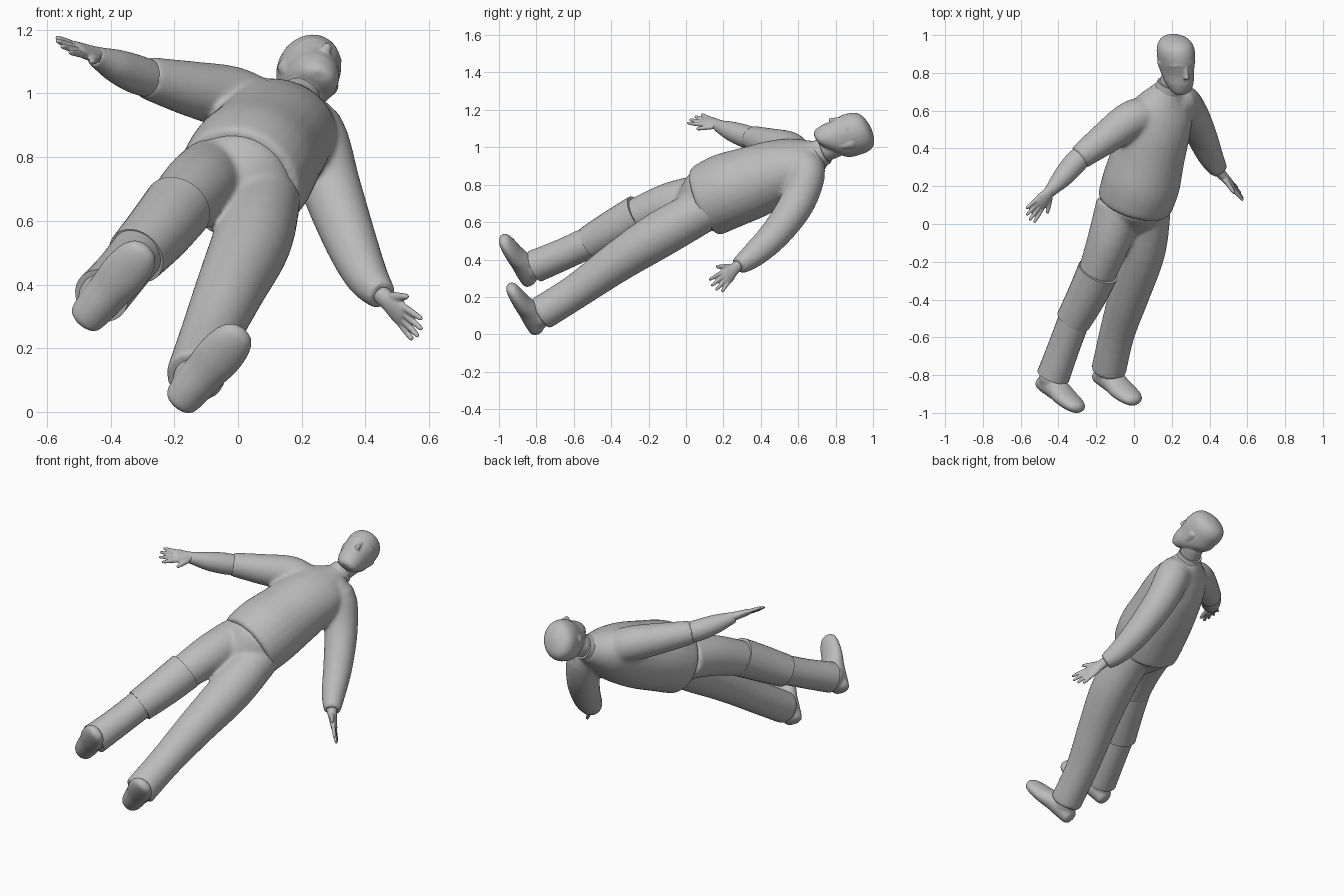
import bpy, bmesh, math
from mathutils import Vector as V

if "Cube" in bpy.data.objects:
    bpy.data.objects.remove(bpy.data.objects["Cube"], do_unlink=True)

grey = bpy.data.materials.new("plain grey")
grey.use_nodes = True
grey.diffuse_color = (0.5, 0.5, 0.5, 1)
grey.node_tree.nodes["Principled BSDF"].inputs["Base Color"].default_value = (0.5, 0.5, 0.5, 1)


def spline(a, b, c, d, t):
    return 0.5 * (2 * b + (c - a) * t + (2 * a - 5 * b + 4 * c - d) * t * t + (3 * b - a - 3 * c + d) * t ** 3)


def loft(bm, rings, side, axis=None, steps=4, sides=28):
    """Skin oval rings (point, half width, half depth) along a smooth path."""
    pts = [(V(p), w, d) for p, w, d in rings]
    fine = []
    for i in range(len(pts) - 1):
        quad = [pts[max(i - 1, 0)], pts[i], pts[i + 1], pts[min(i + 2, len(pts) - 1)]]
        for k in range(steps):
            fine.append([spline(*[q[j] for q in quad], k / steps) for j in range(3)])
    fine.append(pts[-1])
    loops = []
    for i, (p, w, d) in enumerate(fine):
        t = axis or (fine[min(i + 1, len(fine) - 1)][0] - fine[max(i - 1, 0)][0]).normalized()
        a = (V(side) - t * t.dot(V(side))).normalized()
        b = a.cross(t)
        w, d = max(w, 0.002), max(d, 0.002)
        loops.append([bm.verts.new(p + a * w * math.cos(q) + b * d * math.sin(q))
                      for q in (math.tau * k / sides for k in range(sides))])
    faces = [bm.faces.new(loops[0]), bm.faces.new(loops[-1])]
    for lo, hi in zip(loops, loops[1:]):
        for k in range(sides):
            m = (k + 1) % sides
            faces.append(bm.faces.new((lo[k], lo[m], hi[m], hi[k])))
    bmesh.ops.recalc_face_normals(bm, faces=faces)


def tube(bm, path, side):
    loft(bm, [(p[:3], p[3], p[3]) for p in path], side)


def finish(name, bm, voxel=0, smooth=4):
    mesh = bpy.data.meshes.new(name)
    bm.to_mesh(mesh)
    bm.free()
    mesh.materials.append(grey)
    ob = bpy.data.objects.new(name, mesh)
    bpy.context.scene.collection.objects.link(ob)
    bpy.ops.object.select_all(action='DESELECT')
    ob.select_set(True)
    bpy.context.view_layer.objects.active = ob
    bpy.ops.object.shade_smooth_by_angle(angle=math.radians(40))
    if voxel:
        # fuse overlapping volumes into one soft skin
        r = ob.modifiers.new("fuse", 'REMESH')
        r.mode, r.voxel_size, r.use_smooth_shade = 'VOXEL', voxel, True
        s = ob.modifiers.new("soften", 'SMOOTH')
        s.factor, s.iterations = 0.5, smooth


def frame(up, front):
    up = V(up).normalized()
    front = V(front)
    front = (front - up * up.dot(front)).normalized()
    return up.cross(front), up, front


# Body frame: origin at the centre of the shirt hem
L, U, F = frame((0.27, 0.88, 0.39), (0.27, -0.45, 0.82))
HEM = V((0, 0.1, 0.71))


def body(s, u, f):
    return HEM + L * s + U * u + F * f


# Shirt: torso, one long sleeve and one short sleeve
bm = bmesh.new()
torso = [(0, -.006, .192, .19), (.03, 0, .202, .198), (.15, .003, .207, .203), (.3, -.009, .194, .193),
         (.45, -.014, .185, .172), (.55, -.016, .174, .142), (.61, -.018, .144, .115),
         (.66, -.02, .1, .092), (.705, -.018, .068, .072)]
loft(bm, [(body(0, u, f), w, d) for u, f, w, d in torso], L, U)
tube(bm, [(.16, .58, .91, .09), (.235, .645, .88, .1), (.29, .598, .71, .095), (.352, .48, .54, .083),
          (.404, .362, .425, .068), (.452, .28, .365, .048)], F)
tube(bm, [(.14, .56, .91, .08), (.07, .575, .945, .095), (-.02, .55, .985, .1), (-.15, .455, 1.015, .087),
          (-.29, .35, 1.05, .066)], F)
finish("shirt", bm, 0.01, 12)

# Collar
bm = bmesh.new()
loft(bm, [(body(0, .67, -.018), .076, .079), (body(0, .725, -.012), .068, .072)], L, U)
finish("collar", bm)

# Trousers: hips, long left leg, right thigh
bm = bmesh.new()
loft(bm, [(body(0, u, 0), w, w) for u, w in ((.08, .165), (0, .172), (-.06, .14), (-.13, .085), (-.18, .03))], L, U)
tube(bm, [(.08, .12, .68, .118), (.045, -.13, .54, .125), (-.025, -.37, .385, .109),
          (-.09, -.58, .235, .094), (-.135, -.78, .108, .093)], L)
tube(bm, [(-.08, .11, .74, .12), (-.13, -.08, .698, .116), (-.2, -.27, .625, .1)], L)
finish("trousers", bm, 0.01, 12)

# Right leg: knee sleeve and shin
bm = bmesh.new()
tube(bm, [(-.19, -.25, .64, .11), (-.25, -.38, .566, .104), (-.32, -.51, .49, .094)], L)
finish("right_knee_sleeve", bm)
bm = bmesh.new()
tube(bm, [(-.3, -.46, .52, .085), (-.367, -.64, .435, .084), (-.428, -.805, .365, .088)], L)
finish("right_shin", bm)

# Shoes with ankle stubs
SHOE = [(-.014, .04, .02, .02), (.0, .045, .053, .043), (.06, .06, .064, .062), (.13, .058, .068, .058),
        (.2, .046, .074, .047), (.275, .04, .067, .039), (.32, .037, .045, .028), (.336, .036, .012, .009)]


def shoe(name, heel, ankle, shin):
    toe = V((.2, -.14, .235))
    S, D, up = frame(toe, shin)
    bm = bmesh.new()
    loft(bm, [(V(heel) + D * d + up * u, w, h) for d, u, w, h in SHOE], S, D)
    a = V(ankle)
    loft(bm, [(V(heel) + D * .085 + up * .05, .055, .062), (a, .07, .072), (a + V(shin) * .2, .065, .065)], S)
    finish(name, bm, 0.008, 4)


shoe("left_shoe", (-.187, -.837, .012), (-.135, -.79, .1), (.05, .19, .125))
shoe("right_shoe", (-.492, -.877, .275), (-.432, -.82, .36), (.1, .29, .13))

# Bare right forearm
bm = bmesh.new()
tube(bm, [(-.26, .375, 1.04, .058), (-.32, .315, 1.06, .061), (-.38, .245, 1.085, .053),
          (-.425, .195, 1.105, .039), (-.45, .165, 1.115, .03)], F)
finish("right_forearm", bm, 0.007, 3)


# Hands: palm, four fanned fingers, thumb
def hand(name, wrist, along, thumb_side):
    N, D, A = frame(along, thumb_side)
    w = V(wrist)
    bm = bmesh.new()
    loft(bm, [(w - D * .03, .03, .028), (w + D * .02, .024, .033), (w + D * .06, .02, .043),
              (w + D * .095, .016, .043), (w + D * .105, .008, .035)], N, D)
    for k, length in zip((-1.5, -.5, .5, 1.5), (.075, .098, .107, .097)):
        base = w + D * .088 + A * k * .021
        way = (D + A * k * .13).normalized()
        loft(bm, [(base, .011, .012), (base + way * length * .5, .0105, .0105),
                  (base + way * length * .9, .008, .008), (base + way * length, .003, .003)], N)
    base = w + D * .025 + A * .025
    way = (D + A * .75).normalized()
    loft(bm, [(base, .014, .018), (base + way * .05, .012, .013), (base + way * .08, .009, .009),
              (base + way * .088, .003, .003)], N)
    finish(name, bm, 0.005, 2)


hand("right_hand", (-.445, .175, 1.12), (-.6, -.73, .19), (.72, -.55, -.6))
hand("left_hand", (.465, .262, .354), (.56, -.6, -.56), (.25, -.63, .72))

# Head, turned towards its left, with neck, ears, nose and brow
S, H, N = frame((0, .88, .41), (.43, -.45, .77))
SKULL = V((.226, .85, 1.057))


def skull(s, u, f):
    return SKULL + S * s + H * u + N * f


bm = bmesh.new()
PROFILE = [(-.147, .07, .026, .016), (-.132, .058, .054, .044), (-.085, .03, .077, .083), (-.03, .0, .087, .111),
           (.03, -.006, .096, .12), (.08, -.012, .096, .117), (.115, -.015, .082, .1),
           (.135, -.017, .054, .068), (.146, -.017, .012, .014)]
loft(bm, [(skull(0, u, f), w, d) for u, f, w, d in PROFILE], S, H)
loft(bm, [(body(0, .6, -.02), .062, .065), (body(0, .7, -.012), .058, .062),
          (skull(0, -.06, -.02), .06, .067), (skull(0, 0, -.02), .05, .05)], S)
loft(bm, [(skull(0, .025, .106), .009, .01), (skull(0, -.01, .114), .011, .015),
          (skull(0, -.035, .12), .016, .018), (skull(0, -.045, .11), .01, .008)], S, H)
loft(bm, [(skull(0, -.07, .102), .026, .008), (skull(0, -.078, .106), .026, .008),
          (skull(0, -.088, .1), .022, .008)], S, H)
for m in (-1, 1):
    loft(bm, [(skull(m * .012, .032, .104), .01, .01), (skull(m * .04, .036, .094), .01, .011),
              (skull(m * .066, .028, .068), .01, .012)], H)
    loft(bm, [(skull(m * .08, -.045, -.005), .008, .008), (skull(m * .088, -.01, -.012), .009, .018),
              (skull(m * .095, .018, -.015), .008, .02), (skull(m * .09, .03, -.015), .004, .01)], S, H)
finish("head", bm, 0.006, 4)
